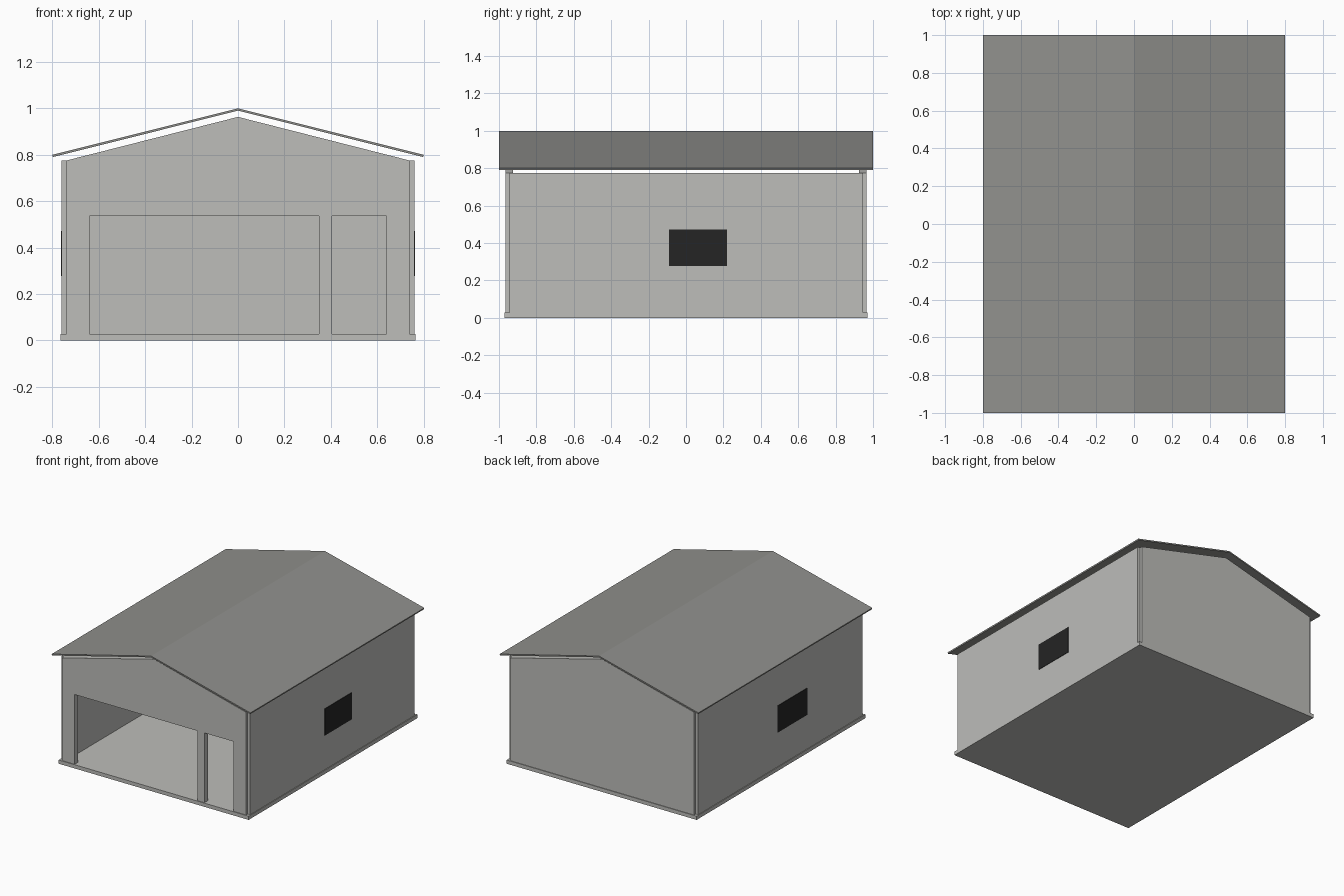
import bpy
import bmesh
from mathutils import Vector

cube = bpy.data.objects.get("Cube")
if cube:
    bpy.data.objects.remove(cube, do_unlink=True)


def make_material(name, rgb):
    mat = bpy.data.materials.new(name)
    mat.use_nodes = True
    color = (*rgb, 1)
    mat.diffuse_color = color
    mat.node_tree.nodes["Principled BSDF"].inputs["Base Color"].default_value = color
    return mat


WALL = make_material("light concrete", (0.51, 0.51, 0.49))
ROOF = make_material("grey roofing", (0.28, 0.28, 0.265))
GLASS = make_material("dark window", (0.018, 0.018, 0.018))


def extrude_profile(name, outline, y0, y1, mat):
    """Extrude an (x, z) outline along y."""
    mesh = bpy.data.meshes.new(name)
    bm = bmesh.new()
    face = bm.faces.new([bm.verts.new((x, y0, z)) for x, z in outline])
    result = bmesh.ops.extrude_face_region(bm, geom=[face])
    verts = [v for v in result["geom"] if isinstance(v, bmesh.types.BMVert)]
    bmesh.ops.translate(bm, verts=verts, vec=Vector((0, y1 - y0, 0)))
    bmesh.ops.recalc_face_normals(bm, faces=bm.faces)
    bm.to_mesh(mesh)
    bm.free()
    mesh.materials.append(mat)
    obj = bpy.data.objects.new(name, mesh)
    bpy.context.collection.objects.link(obj)
    return obj


def box(name, x0, x1, y0, y1, z0, z1, mat):
    return extrude_profile(name, [(x0, z0), (x1, z0), (x1, z1), (x0, z1)], y0, y1, mat)


FLOOR, EAVE, PEAK, DOOR = 0.027, 0.775, 0.963, 0.535
SIDE, END, THICK = 0.76, 0.965, 0.04
GABLE = 0.74

# Floor slab
box("floor_slab", -0.765, 0.765, -0.97, 0.97, 0, FLOOR, WALL)

# Gable walls, the front one with a wide and a narrow doorway
gable_top = [(GABLE, FLOOR), (GABLE, EAVE), (0, PEAK), (-GABLE, EAVE), (-GABLE, FLOOR)]
doorways = []
for left, right in ((-0.64, 0.35), (0.405, 0.64)):
    doorways += [(left, FLOOR), (left, DOOR), (right, DOOR), (right, FLOOR)]
extrude_profile("front_wall", gable_top + doorways, -END, -END + THICK, WALL)
extrude_profile("back_wall", gable_top, END - THICK, END, WALL)

# Side walls, stopping short of the ends to leave notched corners, with windows
for side, s, y0, y1 in (("left", 1, -0.09, 0.22), ("right", -1, -0.31, 0.035)):
    box(side + "_wall", s * (SIDE - THICK), s * SIDE, -0.945, 0.945, FLOOR, EAVE, WALL)
    box(side + "_window", s * SIDE, s * (SIDE + 0.003), y0, y1, 0.277, 0.472, GLASS)

# Thin pitched roof panels raised above the walls
for side, s in (("left", 1), ("right", -1)):
    panel = [(0, 0.99), (s * 0.798, 0.79), (s * 0.8, 0.8), (0, 1)]
    extrude_profile(side + "_roof_panel", panel, -1, 1, ROOF)
